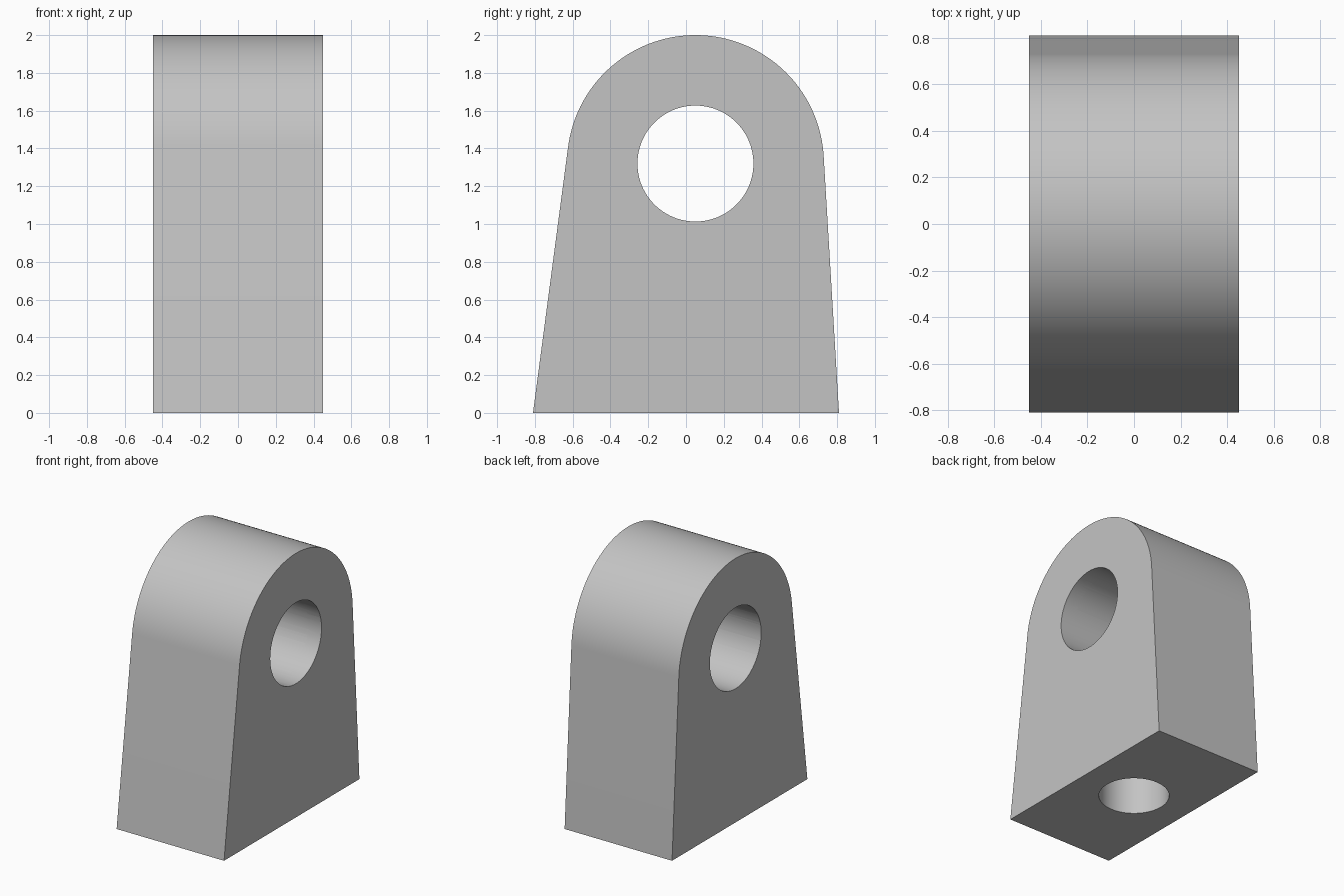
import bpy
import bmesh
from math import atan2, acos, cos, sin, hypot, pi, radians
from mathutils import Matrix, Vector

cube = bpy.data.objects.get("Cube")
if cube:
    bpy.data.objects.remove(cube, do_unlink=True)

HALF_WIDTH = 0.45
BASE = 0.81                 # half depth of the foot
CY, CZ, R = 0.05, 1.32, 0.68  # centre and radius of the rounded top
BORE, RIM = 0.307, 0.418

gray = bpy.data.materials.new("plain gray")
gray.use_nodes = True
color = (0.55, 0.55, 0.55, 1)
gray.diffuse_color = color
gray.node_tree.nodes["Principled BSDF"].inputs["Base Color"].default_value = color


def add_object(name, bm):
    bmesh.ops.recalc_face_normals(bm, faces=bm.faces)
    mesh = bpy.data.meshes.new(name)
    bm.to_mesh(mesh)
    bm.free()
    mesh.materials.append(gray)
    obj = bpy.data.objects.new(name, mesh)
    bpy.context.collection.objects.link(obj)
    return obj


def tangent_angle(y, side):
    """Angle on the top arc where the straight flank from (y, 0) touches it."""
    dy, dz = y - CY, -CZ
    return atan2(dz, dy) % (2 * pi) + side * acos(R / hypot(dy, dz))


def cutter(name, start, end, r1, r2):
    """Round cutter running from start to end."""
    start, end = Vector(start), Vector(end)
    axis = end - start
    bm = bmesh.new()
    bmesh.ops.create_cone(bm, cap_ends=True, segments=96, radius1=r1, radius2=r2,
                          depth=axis.length)
    turn = axis.to_track_quat('Z', 'Y').to_matrix().to_4x4()
    bm.transform(Matrix.Translation((start + end) / 2) @ turn)
    obj = add_object(name, bm)
    obj.hide_render = True
    return obj


# Body: tapered flanks running into a rounded top, extruded across x
right = tangent_angle(BASE, 1) - 2 * pi
left = tangent_angle(-BASE, -1)
steps = 72
profile = [(-BASE, 0), (BASE, 0)]
for i in range(steps + 1):
    a = right + (left - right) * i / steps
    profile.append((CY + R * cos(a), CZ + R * sin(a)))
bm = bmesh.new()
face = bm.faces.new([bm.verts.new((-HALF_WIDTH, y, z)) for y, z in profile])
extruded = bmesh.ops.extrude_face_region(bm, geom=[face], use_keep_orig=True)
bmesh.ops.translate(bm, vec=(2 * HALF_WIDTH, 0, 0),
                    verts=[v for v in extruded["geom"] if isinstance(v, bmesh.types.BMVert)])
body = add_object("bracket_body", bm)

# Cross bore, countersink on the left side, and blind hole in the foot
e = 0.05
sink = RIM - BORE
cutters = [
    cutter("cross_bore", (-1, CY, CZ), (1, CY, CZ), BORE, BORE),
    cutter("countersink", (HALF_WIDTH - sink - e, CY, CZ), (HALF_WIDTH + e, CY, CZ),
           BORE - e, RIM + e),
    cutter("foot_hole", (0, 0, -0.1), (0, 0, 0.65), 0.246, 0.246),
]
bpy.ops.object.select_all(action='DESELECT')
body.select_set(True)
bpy.context.view_layer.objects.active = body
for tool in cutters:
    mod = body.modifiers.new(tool.name, 'BOOLEAN')
    mod.operation = 'DIFFERENCE'
    mod.solver = 'EXACT'
    mod.object = tool
    bpy.ops.object.modifier_apply(modifier=mod.name)
    bpy.data.objects.remove(tool, do_unlink=True)

bpy.ops.object.shade_smooth_by_angle(angle=radians(30))
